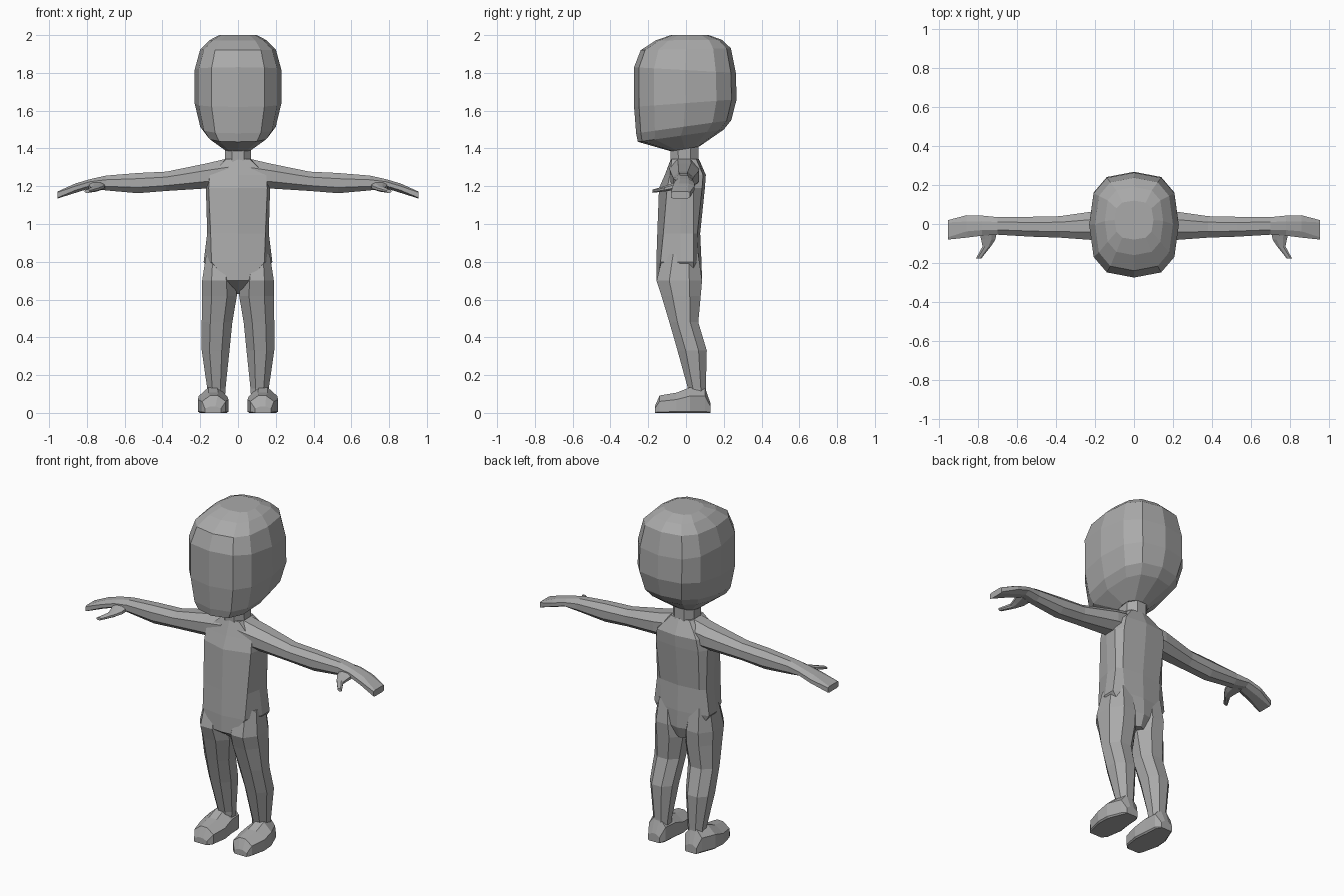
import bpy, bmesh, math
from mathutils import Vector

if "Cube" in bpy.data.objects:
    bpy.data.objects.remove(bpy.data.objects["Cube"])

clay = bpy.data.materials.new("plain grey")
clay.diffuse_color = (0.4, 0.4, 0.4, 1)
clay.use_nodes = True
clay.node_tree.nodes["Principled BSDF"].inputs["Base Color"].default_value = clay.diffuse_color


def loft(name, rings, mirror=False):
    """Skin closed rings of points, cap both ends, optionally mirror in x."""
    bm = bmesh.new()
    loops = [[bm.verts.new(p) for p in r] for r in rings]
    n = len(loops[0])
    for a, b in zip(loops, loops[1:]):
        for i in range(n):
            j = (i + 1) % n
            bm.faces.new((a[i], a[j], b[j], b[i]))
    bm.faces.new(loops[0])
    bm.faces.new(loops[-1])
    bmesh.ops.recalc_face_normals(bm, faces=bm.faces[:])
    me = bpy.data.meshes.new(name)
    bm.to_mesh(me)
    bm.free()
    me.materials.append(clay)
    ob = bpy.data.objects.new(name, me)
    bpy.context.collection.objects.link(ob)
    if mirror:
        ob.modifiers.new("mirror", 'MIRROR')
    return ob


def box_ring(axis, t, a0, a1, b0, b1, k=0.28, kb=None):
    """Chamfered rectangle across an axis; k and kb chamfer the high and low b side."""
    kb = k if kb is None else kb
    a, b = a1 - a0, b1 - b0
    pts = [(a0 + a * kb, b0), (a1 - a * kb, b0), (a1, b0 + b * kb), (a1, b1 - b * k),
           (a1 - a * k, b1), (a0 + a * k, b1), (a0, b1 - b * k), (a0, b0 + b * kb)]
    place = {'x': lambda p, q: (t, p, q), 'y': lambda p, q: (p, t, q),
             'z': lambda p, q: (p, q, t)}[axis]
    return [place(p, q) for p, q in pts]


def head_ring(zf, zb, hw, yf, yb, n=12, e=0.72):
    """Rounded-square ring, tilted from front height to back height."""
    pts = []
    for i in range(n):
        c, s = math.cos(2 * math.pi * i / n), math.sin(2 * math.pi * i / n)
        u = math.copysign(abs(c) ** e, c) if abs(c) > 1e-6 else 0
        v = math.copysign(abs(s) ** e, s) if abs(s) > 1e-6 else 0
        f = (v + 1) / 2
        pts.append((hw * u, yf + (yb - yf) * f, zf + (zb - zf) * f))
    return pts


def torso_ring(z, yf, fx, yc, hw, bx, yb):
    """Ten-sided body section with a centre line front and back."""
    half = [(fx, yc), (hw, -0.03), (hw, 0.04), (bx, yb - 0.015)]
    return ([(0, yf, z)] + [(x, y, z) for x, y in half] + [(0, yb, z)]
            + [(-x, y, z) for x, y in reversed(half)])


# head
loft("head", [head_ring(*r) for r in (
    (1.385, 1.41, .075, -.08, .07),
    (1.435, 1.50, .165, -.255, .20),
    (1.48, 1.55, .20, -.264, .24),
    (1.62, 1.66, .23, -.275, .268),
    (1.83, 1.80, .23, -.275, .264),
    (1.92, 1.93, .20, -.24, .238),
    (1.972, 1.975, .15, -.16, .19),
    (2.0, 2.0, .10, -.08, .12))])

# neck
loft("neck", [box_ring('z', 1.31, -.07, .07, -.08, .065),
              box_ring('z', 1.43, -.07, .07, -.085, .065)])

# torso
loft("torso", [torso_ring(*r) for r in (
    (0.63, -.06, .03, -.05, .04, .03, .06),
    (0.70, -.155, .06, -.15, .12, .06, .085),
    (0.80, -.157, .14, -.135, .182, .12, .082),
    (0.95, -.152, .145, -.12, .163, .13, .075),
    (1.19, -.143, .155, -.10, .17, .14, .10),
    (1.26, -.112, .15, -.085, .15, .13, .105),
    (1.345, -.08, .06, -.075, .07, .06, .068))])

# arms with flat hands
loft("arm", [box_ring('x', *r) for r in (
    (0.05, -.09, .07, 1.18, 1.348),
    (0.17, -.085, .07, 1.188, 1.32),
    (0.38, -.07, .04, 1.175, 1.277),
    (0.53, -.065, .037, 1.163, 1.27),
    (0.70, -.055, .035, 1.178, 1.256),
    (0.78, -.06, .043, 1.19, 1.238),
    (0.86, -.07, .045, 1.165, 1.215),
    (0.955, -.08, .02, 1.135, 1.172, .12))], mirror=True)

# thumbs
loft("thumb", [box_ring('y', *r) for r in (
    (-.02, .70, .80, 1.185, 1.235),
    (-.08, .712, .785, 1.177, 1.212),
    (-.115, .735, .778, 1.172, 1.20),
    (-.178, .785, .812, 1.165, 1.182))], mirror=True)

# legs
loft("leg", [box_ring('z', *r) for r in (
    (0.84, .04, .168, -.12, .065),
    (0.70, .012, .19, -.156, .085),
    (0.62, .006, .191, -.13, .078),
    (0.48, .03, .192, -.088, .065),
    (0.33, .045, .192, -.045, .11),
    (0.13, .066, .163, .01, .105),
    (0.06, .07, .16, .01, .105))], mirror=True)

# feet
loft("foot", [box_ring('y', *r, .34, .06) for r in (
    (-.165, .09, .175, 0, .035),
    (-.14, .065, .19, 0, .092),
    (-.05, .05, .212, 0, .107),
    (.02, .058, .208, 0, .135),
    (.10, .065, .175, 0, .135),
    (.13, .085, .16, 0, .05))], mirror=True)
